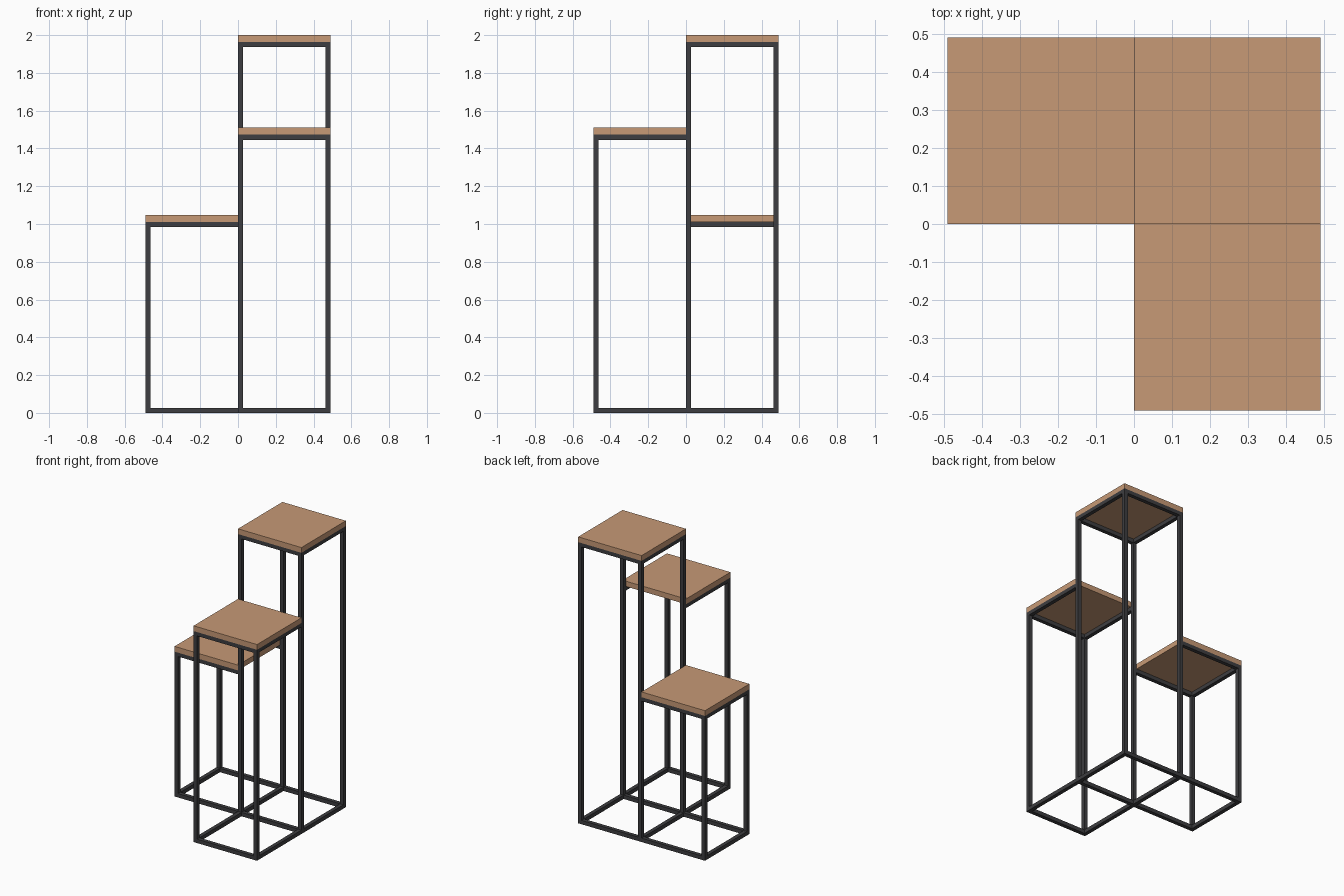
import bpy

if "Cube" in bpy.data.objects:
    bpy.data.objects.remove(bpy.data.objects["Cube"])

E = 0.49      # outer half size
T = 0.027     # steel tube width
B = 0.037     # board thickness


def make_material(name, rgb):
    m = bpy.data.materials.new(name)
    m.diffuse_color = (*rgb, 1.0)
    m.use_nodes = True
    m.node_tree.nodes["Principled BSDF"].inputs["Base Color"].default_value = m.diffuse_color
    return m


wood = make_material("light wood", (0.57, 0.32, 0.18))
steel = make_material("charcoal steel", (0.048, 0.048, 0.052))


def box(name, lo, hi, mat):
    bpy.ops.mesh.primitive_cube_add(size=1, location=[(a + b) / 2 for a, b in zip(lo, hi)])
    ob = bpy.context.object
    ob.name = name
    ob.scale = [b - a for a, b in zip(lo, hi)]
    bpy.ops.object.transform_apply(location=False, rotation=False, scale=True)
    ob.data.materials.append(mat)


# Board heights (top faces) of the three stands
TALL, MID, LOW = 2.0, 1.51, 1.048

# Tall stand: four legs, board, closed rings at floor and top
for i, x in enumerate((0, E - T)):
    for j, y in enumerate((0, E - T)):
        box(f"tall_leg_{i}{j}", (x, y, 0), (x + T, y + T, TALL - B), steel)
box("tall_board", (0, 0, TALL - B), (E, E, TALL), wood)
for level, z in (("floor", 0), ("top", TALL - B - T)):
    for i, p in enumerate((0, E - T)):
        box(f"tall_{level}_bar_x{i}", (T, p, z), (E - T, p + T, z + T), steel)
        box(f"tall_{level}_bar_y{i}", (p, T, z), (p + T, E - T, z + T), steel)


# Side stands: two outer legs each, joined to the tall stand's legs.
# Built along -y, or along -x when swapped.
def side_stand(name, top, swap):
    def part(label, lo, hi, mat):
        if swap:
            lo, hi = (lo[1], lo[0], lo[2]), (hi[1], hi[0], hi[2])
        box(f"{name}_{label}", lo, hi, mat)

    part("board", (0, -E, top - B), (E, 0, top), wood)
    for i, p in enumerate((0, E - T)):
        part(f"leg_{i}", (p, -E, 0), (p + T, -E + T, top - B), steel)
    for level, z in (("floor", 0), ("top", top - B - T)):
        part(f"{level}_outer_bar", (T, -E, z), (E - T, -E + T, z + T), steel)
        for i, p in enumerate((0, E - T)):
            part(f"{level}_side_bar_{i}", (p, -E + T, z), (p + T, 0, z + T), steel)


side_stand("middle_stand", MID, False)
side_stand("low_stand", LOW, True)
